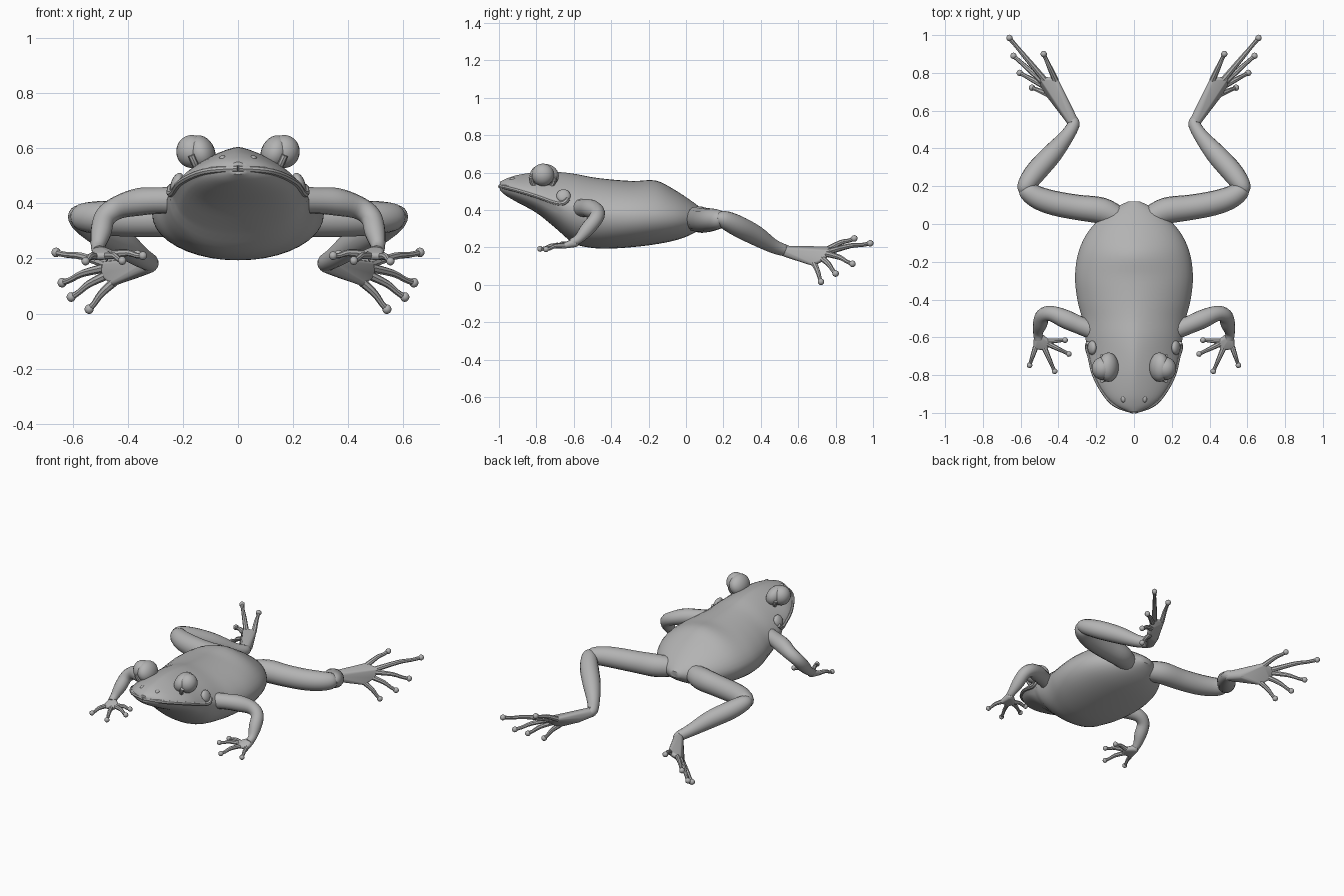
import bpy, bmesh, math
from mathutils import Vector, Matrix

skin = bpy.data.materials.new("grey_skin")
skin.diffuse_color = (0.45, 0.45, 0.45, 1)


def finish(name, bm, mirror=True, angle=40):
    bmesh.ops.recalc_face_normals(bm, faces=bm.faces)
    me = bpy.data.meshes.new(name)
    bm.to_mesh(me)
    bm.free()
    me.materials.append(skin)
    ob = bpy.data.objects.new(name, me)
    bpy.context.collection.objects.link(ob)
    if mirror:
        ob.modifiers.new("mirror", 'MIRROR')
    bpy.ops.object.select_all(action='DESELECT')
    ob.select_set(True)
    bpy.context.view_layer.objects.active = ob
    bpy.ops.object.shade_smooth_by_angle(angle=math.radians(angle))
    return ob


def smooth(rows, steps):
    """Catmull-Rom interpolation of rows of numbers."""
    rows = [Vector(r) for r in rows]
    out = []
    for i in range(len(rows) - 1):
        a, b = rows[max(i - 1, 0)], rows[i]
        c, d = rows[i + 1], rows[min(i + 2, len(rows) - 1)]
        for s in range(steps):
            t = s / steps
            out.append(0.5 * (2 * b + (c - a) * t + (2 * a - 5 * b + 4 * c - d) * t * t
                              + (3 * b - a - 3 * c + d) * t ** 3))
    return out + [rows[-1]]


def loft(bm, rings):
    vs = [[bm.verts.new(p) for p in ring] for ring in rings]
    n = len(vs[0])
    for a, b in zip(vs, vs[1:]):
        for i in range(n):
            bm.faces.new((a[i], a[(i + 1) % n], b[(i + 1) % n], b[i]))
    bm.faces.new(vs[0])
    bm.faces.new(vs[-1])


def tube(bm, rows, sides=14, steps=4):
    """Round limb through rows of (x, y, z, radius)."""
    pts = smooth(rows, steps)
    rings, side = [], None
    for i, p in enumerate(pts):
        t = (pts[min(i + 1, len(pts) - 1)].xyz - pts[max(i - 1, 0)].xyz).normalized()
        side = t.orthogonal() if side is None else side - t * side.dot(t)
        side.normalize()
        up = t.cross(side)
        rings.append([p.xyz + p.w * (side * math.cos(k) + up * math.sin(k))
                      for k in (2 * math.pi * j / sides for j in range(sides))])
    loft(bm, rings)


def ball(bm, centre, size, turn=0.0, u=16):
    m = (Matrix.Translation(centre) @ Matrix.Rotation(turn, 4, 'Y')
         @ Matrix.Diagonal((*size, 1)))
    return bmesh.ops.create_uvsphere(bm, u_segments=u, v_segments=u // 2 + 2,
                                     radius=1, matrix=m)["verts"]


def digits(name, pairs, r):
    """Thin knuckled toes ending in round pads."""
    bm = bmesh.new()
    for base, tip in pairs:
        a, b = Vector(base), Vector(tip)
        mid = a.lerp(b, 0.5) + Vector((0, 0, 0.008))
        tube(bm, [(*a, r * 1.25), (*mid, r), (*a.lerp(b, 0.8), r * 0.8), (*b, r * 0.9)], 8, 3)
        ball(bm, b, (r * 1.3,) * 3, u=10)
    finish(name, bm)


def palm(name, balls):
    """Webbed palm: hull around small spheres."""
    bm = bmesh.new()
    for c, r in balls:
        ball(bm, c, (r,) * 3, u=10)
    res = bmesh.ops.convex_hull(bm, input=bm.verts[:])
    junk = {g for g in res["geom_interior"] + res["geom_unused"]
            if isinstance(g, bmesh.types.BMVert)}
    bmesh.ops.delete(bm, geom=list(junk), context='VERTS')
    finish(name, bm, angle=60)


# body and head: y, half width, top z, widest z, bottom z, roundness of upper half
sections = [
    (-0.995, 0.03, 0.55, 0.525, 0.505, 1.9),
    (-0.96, 0.10, 0.568, 0.52, 0.475, 1.7),
    (-0.90, 0.16, 0.587, 0.505, 0.44, 1.5),
    (-0.80, 0.215, 0.602, 0.475, 0.385, 1.4),
    (-0.70, 0.24, 0.604, 0.44, 0.305, 1.4),
    (-0.60, 0.258, 0.594, 0.41, 0.222, 1.5),
    (-0.50, 0.275, 0.575, 0.385, 0.197, 1.6),
    (-0.40, 0.30, 0.563, 0.37, 0.194, 1.7),
    (-0.28, 0.312, 0.555, 0.365, 0.202, 1.8),
    (-0.16, 0.297, 0.557, 0.365, 0.217, 1.7),
    (-0.06, 0.255, 0.507, 0.36, 0.237, 1.8),
    (0.02, 0.19, 0.455, 0.355, 0.265, 1.9),
    (0.08, 0.11, 0.41, 0.355, 0.30, 2),
    (0.12, 0.03, 0.375, 0.355, 0.335, 2),
]
bm = bmesh.new()
rings, N = [], 40
for y, w, zt, zm, zb, e in smooth(sections, 4):
    ring = []
    for j in range(N):
        a = 2 * math.pi * j / N
        c, s = math.cos(a), math.sin(a)
        k = e if s > 0 else 2.15
        h = zt - zm if s > 0 else zm - zb
        # lower jaw sits slightly inside the upper lip
        jaw = 0.96 if s < -0.01 and y < -0.66 else 1
        ring.append((jaw * w * math.copysign(abs(c) ** (2 / k), c), y,
                     zm + h * math.copysign(abs(s) ** (2 / k), s)))
    rings.append(ring)
loft(bm, rings)
finish("body", bm, mirror=False)

# upper lip along the mouth, curling at the corner
bm = bmesh.new()
tube(bm, [(0, -0.993, 0.526, 0.012)] + [(s[1] - 0.005, s[0], s[3], 0.012) for s in sections[1:5]]
     + [(0.246, -0.655, 0.438, 0.014), (0.243, -0.63, 0.46, 0.012)], 8)
finish("lip", bm)

# eyes and lids
bm = bmesh.new()
ball(bm, (0.168, -0.765, 0.588), (0.056, 0.06, 0.06), u=24)
finish("eyeball", bm)
bm = bmesh.new()
ball(bm, (0.135, -0.758, 0.582), (0.052, 0.078, 0.066), 0.35, u=24)
finish("eyelid", bm)
bm = bmesh.new()
tube(bm, [(0.17 + 0.028 * math.sin(a), -0.765 + 0.064 * math.cos(a),
           0.58 + 0.064 * math.sin(a) - 0.006, 0.012)
          for a in (math.pi + math.pi * i / 8 for i in range(9))], 8, 2)
finish("lower_eyelid", bm)

# ear drum, nostrils, back bumps
bm = bmesh.new()
ball(bm, (0.222, -0.655, 0.475), (0.02, 0.038, 0.038), -0.4)
finish("ear_drum", bm)
bm = bmesh.new()
ball(bm, (0.055, -0.925, 0.562), (0.014, 0.02, 0.012))
finish("nostril", bm)
bm = bmesh.new()
ball(bm, (0.095, -0.165, 0.515), (0.035, 0.035, 0.02), 0.4)
finish("back_bump", bm)

# front legs
bm = bmesh.new()
tube(bm, [(0.20, -0.57, 0.41, 0.05), (0.29, -0.535, 0.41, 0.048), (0.36, -0.505, 0.405, 0.05),
          (0.435, -0.475, 0.385, 0.042), (0.482, -0.485, 0.35, 0.039),
          (0.497, -0.53, 0.295, 0.038), (0.508, -0.575, 0.245, 0.026),
          (0.505, -0.61, 0.225, 0.024)])
finish("front_leg", bm)
palm("hand", [((0.507, -0.595, 0.225), 0.024), ((0.455, -0.625, 0.215), 0.014),
              ((0.47, -0.655, 0.21), 0.014), ((0.52, -0.65, 0.208), 0.014)])
digits("fingers", [((0.455, -0.62, 0.215), (0.365, -0.615, 0.215)),
                   ((0.455, -0.635, 0.215), (0.345, -0.688, 0.21)),
                   ((0.475, -0.655, 0.21), (0.42, -0.78, 0.192)),
                   ((0.52, -0.65, 0.208), (0.553, -0.748, 0.19))], 0.012)

# hind legs: thigh, shin
bm = bmesh.new()
tube(bm, [(0.08, 0.03, 0.35, 0.06), (0.17, 0.07, 0.35, 0.07), (0.30, 0.088, 0.345, 0.067),
          (0.42, 0.11, 0.345, 0.065), (0.51, 0.14, 0.348, 0.06), (0.57, 0.18, 0.35, 0.048),
          (0.59, 0.20, 0.35, 0.02)], 16)
finish("thigh", bm)
bm = bmesh.new()
tube(bm, [(0.585, 0.165, 0.352, 0.025), (0.573, 0.20, 0.35, 0.046), (0.52, 0.275, 0.315, 0.057),
          (0.435, 0.37, 0.265, 0.054), (0.36, 0.46, 0.21, 0.039), (0.32, 0.525, 0.185, 0.032),
          (0.325, 0.55, 0.18, 0.028)], 16)
finish("shin", bm)

# hind feet
palm("foot", [((0.32, 0.535, 0.178), 0.03), ((0.365, 0.62, 0.165), 0.034),
              ((0.415, 0.76, 0.19), 0.015), ((0.485, 0.765, 0.175), 0.014),
              ((0.48, 0.73, 0.14), 0.014), ((0.45, 0.68, 0.115), 0.014)])
digits("toes", [((0.475, 0.765, 0.178), (0.66, 0.985, 0.222)),
                ((0.415, 0.76, 0.19), (0.478, 0.90, 0.248)),
                ((0.485, 0.755, 0.165), (0.638, 0.89, 0.112)),
                ((0.475, 0.73, 0.14), (0.605, 0.80, 0.06)),
                ((0.45, 0.685, 0.115), (0.54, 0.722, 0.016))], 0.0135)
